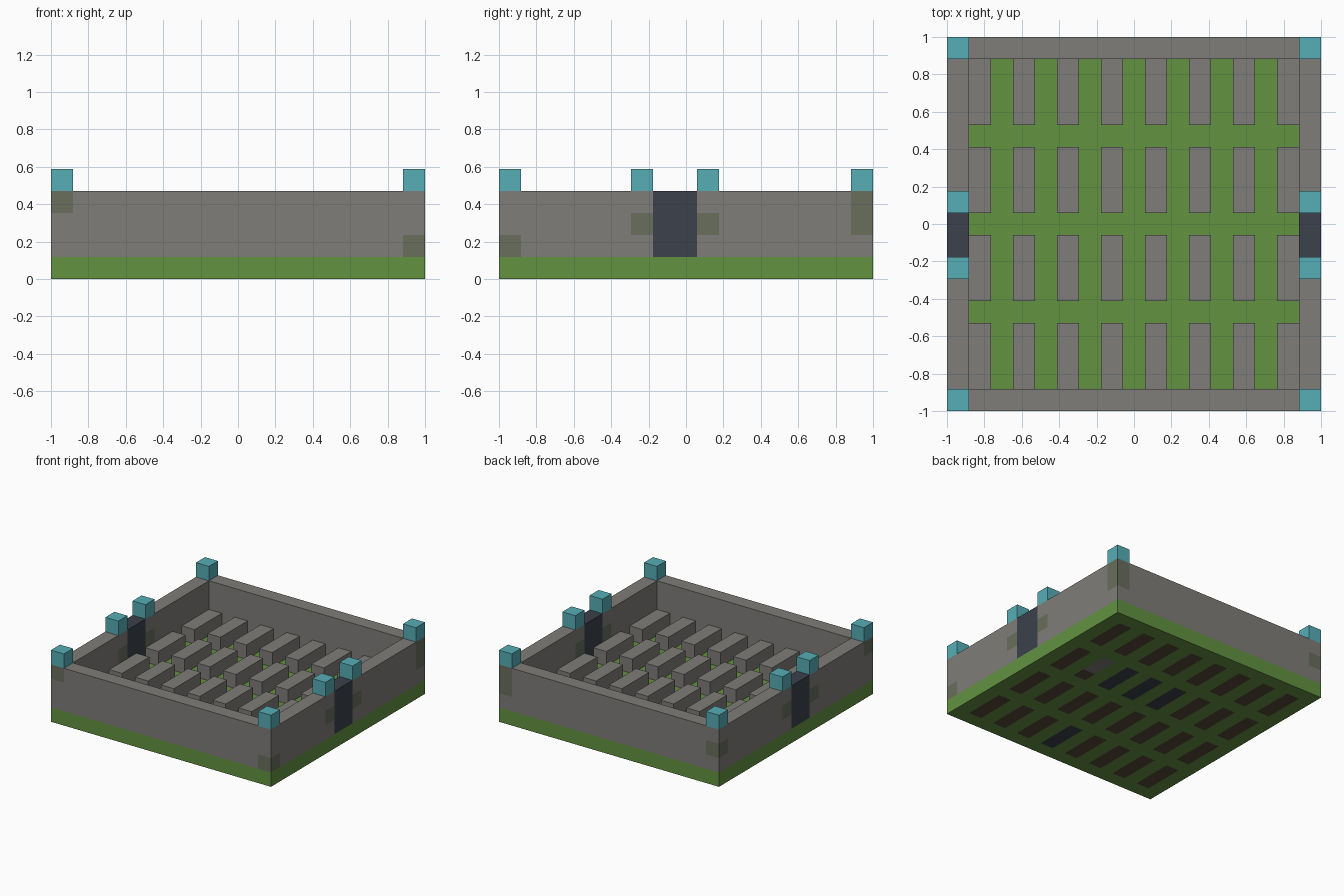
import bpy
import bmesh
from mathutils import Vector

cube = bpy.data.objects.get("Cube")
if cube:
    bpy.data.objects.remove(cube, do_unlink=True)

U = 1 / 17  # one building unit; the model is 34 units wide


def material(name, r, g, b):
    """Flat material from 0-255 display values, stored as linear."""
    def lin(c):
        c /= 255
        return c / 12.92 if c <= 0.04045 else ((c + 0.055) / 1.055) ** 2.4
    colour = (lin(r), lin(g), lin(b), 1)
    mat = bpy.data.materials.new(name)
    mat.use_nodes = True
    mat.diffuse_color = colour
    mat.node_tree.nodes["Principled BSDF"].inputs["Base Color"].default_value = colour
    return mat


STONE = material("grey_stone", 126, 125, 121)
GRASS = material("grass_green", 98, 146, 64)
TEAL = material("teal_lamp", 86, 174, 182)
IRON = material("dark_iron", 59, 65, 76)
MOSS = material("mossy_stone", 104, 110, 92)
SOIL = material("brown_soil", 86, 71, 57)


def box_mesh(lo, hi):
    """Bmesh box between two corners, in building units."""
    lo, hi = Vector(lo) * U, Vector(hi) * U
    bm = bmesh.new()
    bmesh.ops.create_cube(bm, size=1)
    bmesh.ops.scale(bm, vec=hi - lo, verts=bm.verts)
    bmesh.ops.translate(bm, vec=(lo + hi) / 2, verts=bm.verts)
    return bm


def cut(bm, axis, value):
    normal = [0, 0, 0]
    normal[axis] = 1
    bmesh.ops.bisect_plane(bm, geom=bm.verts[:] + bm.edges[:] + bm.faces[:],
                           plane_co=Vector(normal) * value * U, plane_no=normal)


def finish(name, bm, *mats):
    mesh = bpy.data.meshes.new(name)
    bm.to_mesh(mesh)
    bm.free()
    for mat in mats:
        mesh.materials.append(mat)
    obj = bpy.data.objects.new(name, mesh)
    bpy.context.collection.objects.link(obj)
    return obj


def box(name, lo, hi, mat):
    return finish(name, box_mesh(lo, hi), mat)


def post(name, x, y, mossy_levels):
    """Wall post of three stacked blocks with a lamp cube on top."""
    bm = box_mesh((x, y, 2), (x + 2, y + 2, 8))
    cut(bm, 2, 4)
    cut(bm, 2, 6)
    for face in bm.faces:
        level = int((face.calc_center_median().z / U - 2) / 2)
        if abs(face.normal.z) < 0.5 and level in mossy_levels:
            face.material_index = 1
    finish(name, bm, STONE, MOSS)
    box(name + "_lamp", (x, y, 8), (x + 2, y + 2, 10), TEAL)


# Plot layout: eight columns and four rows
columns = range(-15, 15, 4)
rows = (-15, -7, 1, 9)

# Ground slab, with the buried plots showing on its underside
ground = box_mesh((-17, -17, 0), (17, 17, 2))
for x in columns:
    cut(ground, 0, x)
    cut(ground, 0, x + 2)
for y in rows:
    cut(ground, 1, y)
    cut(ground, 1, y + 6)
cut(ground, 1, 3)
iron_plots = {(1, -15), (5, 1), (1, 1), (-3, 1)}
for face in ground.faces:
    if face.normal.z > -0.5:
        continue
    centre = face.calc_center_median() / U
    for x in columns:
        for y in rows:
            if x < centre.x < x + 2 and y < centre.y < y + 6:
                face.material_index = 2 if (x, y) in iron_plots else 1
                if (x, y) == (9, 1) and centre.y > 3:
                    face.material_index = 3
finish("ground", ground, GRASS, SOIL, IRON, STONE)

# Raised stone slabs over the plots
for i, x in enumerate(columns):
    for j, y in enumerate(rows):
        box(f"stone_slab_{j}_{i}", (x, y, 2), (x + 2, y + 6, 4), STONE)

# Corner posts
post("front_left_post", 15, -17, (0,))
post("back_left_post", 15, 15, (1, 2))
post("front_right_post", -17, -17, (2,))
post("back_right_post", -17, 15, (1,))

# Front and back walls
box("front_wall", (-15, -17, 2), (15, -15, 8), STONE)
box("back_wall", (-15, 15, 2), (15, 17, 8), STONE)

# Side walls, each with a dark gate between two posts
for side, x in (("left", 15), ("right", -17)):
    box(side + "_front_wall", (x, -15, 2), (x + 2, -5, 8), STONE)
    box(side + "_back_wall", (x, 3, 2), (x + 2, 15, 8), STONE)
    box(side + "_gate", (x, -3, 2), (x + 2, 1, 8), IRON)
    post(side + "_gate_front_post", x, -5, (1,))
    post(side + "_gate_back_post", x, 1, (1,))
